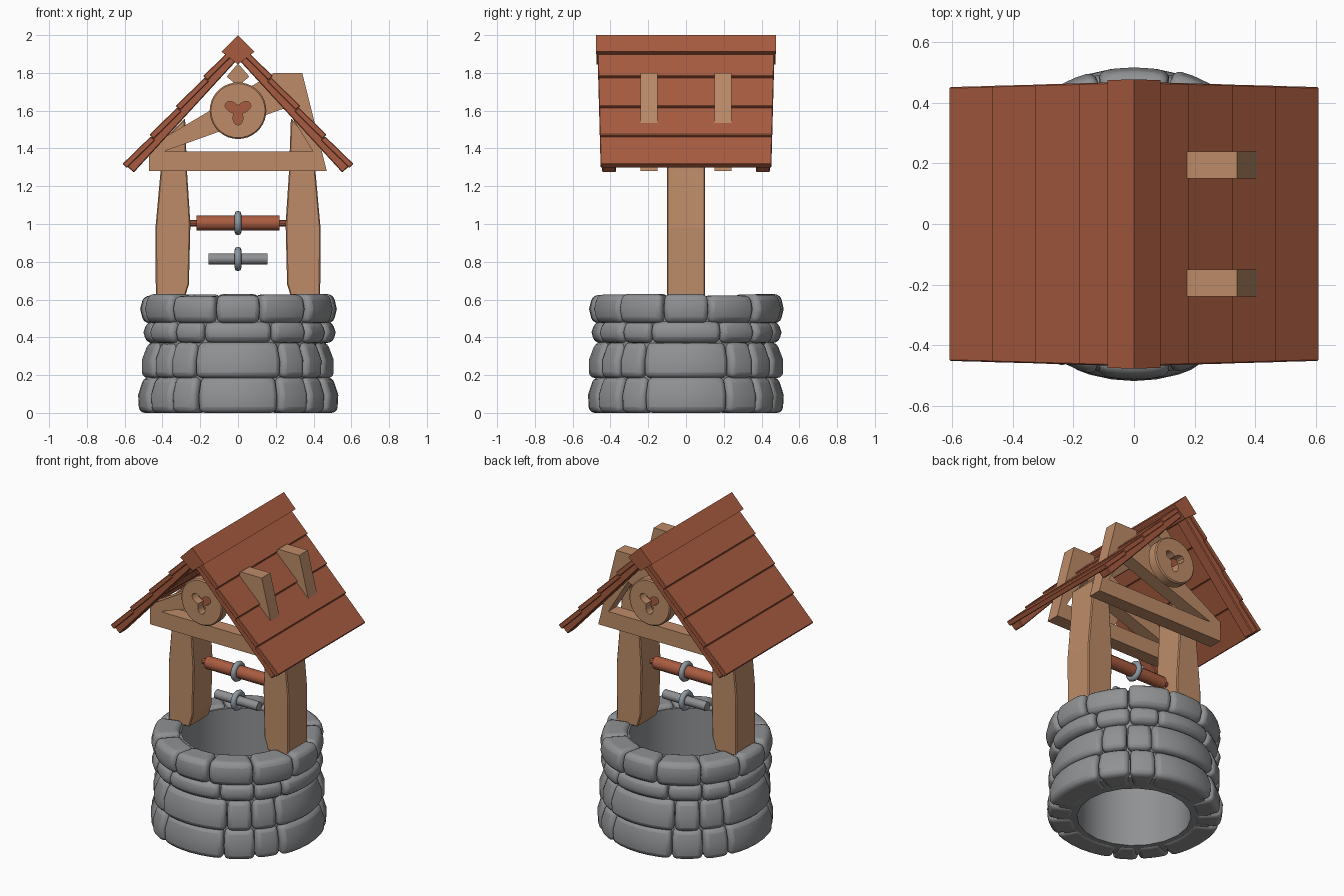
import bpy, bmesh, math, random
from mathutils import Vector

if "Cube" in bpy.data.objects:
    bpy.data.objects.remove(bpy.data.objects["Cube"])
random.seed(4)


def mat(name, col):
    m = bpy.data.materials.new(name)
    m.diffuse_color = (*col, 1)
    m.use_nodes = True
    m.node_tree.nodes["Principled BSDF"].inputs["Base Color"].default_value = m.diffuse_color
    return m


STONE = mat("grey stone", (0.28, 0.285, 0.295))
METAL = mat("blue grey metal", (0.27, 0.32, 0.36))
WOOD = mat("light wood", (0.51, 0.26, 0.14))
RED = mat("red brown wood", (0.40, 0.108, 0.052))


def finish(name, bm, material, bevel=0, segs=1, smooth=None):
    bmesh.ops.recalc_face_normals(bm, faces=bm.faces)
    me = bpy.data.meshes.new(name)
    bm.to_mesh(me)
    bm.free()
    ob = bpy.data.objects.new(name, me)
    bpy.context.collection.objects.link(ob)
    me.materials.append(material)
    if bevel:
        b = ob.modifiers.new("bevel", 'BEVEL')
        b.width, b.segments, b.limit_method = bevel, segs, 'ANGLE'
        b.angle_limit = math.radians(50)
    if smooth:
        bpy.ops.object.select_all(action='DESELECT')
        ob.select_set(True)
        bpy.context.view_layer.objects.active = ob
        bpy.ops.object.shade_smooth_by_angle(angle=math.radians(smooth))
    return ob


def loft(bm, rings, closed=False):
    """Skin a list of equal point rings; cap the ends unless closed."""
    vs = [[bm.verts.new(p) for p in r] for r in rings]
    n = len(vs[0])
    for i in range(len(vs) if closed else len(vs) - 1):
        a, b = vs[i], vs[(i + 1) % len(vs)]
        for j in range(n):
            bm.faces.new((a[j], a[(j + 1) % n], b[(j + 1) % n], b[j]))
    if not closed:
        bm.faces.new(vs[0])
        bm.faces.new(vs[-1])


def prism(bm, prof, y0, y1, taper=0):
    """Extrude an (x, z) outline along y; taper widens it towards the ridge."""
    k = lambda z: 1 + taper * (z - 1.3)
    loft(bm, [[(x, y * k(z), z) for x, z in prof] for y in (y0, y1)])


def rod(bm, x0, x1, r, z, n=12):
    loft(bm, [[(x, r * math.cos(2 * math.pi * i / n), z + r * math.sin(2 * math.pi * i / n))
               for i in range(n)] for x in (x0, x1)])


# Stone courses: z range, bottom and top radius, inner radius, stone widths per quarter
courses = [(0.0, 0.19, 0.525, 0.50, 0.36, (50, 22, 18)),
           (0.185, 0.375, 0.515, 0.48, 0.40, (54, 18, 18)),
           (0.37, 0.485, 0.50, 0.495, 0.40, (44, 25, 21)),
           (0.475, 0.625, 0.508, 0.508, 0.345, (28, 32, 30))]
for c, (z0, z1, rb, rt, ri, widths) in enumerate(courses):
    bm = bmesh.new()
    a = -90 - widths[0] / 2
    for w in widths * 4:
        dr, dz = random.uniform(-0.008, 0.01), random.uniform(-0.006, 0.004)
        top = z1 + (dz if c == 3 else 0)
        prof = [(ri, z0), (rb - 0.008 + dr, z0), ((rb + rt) / 2 + 0.01 + dr, (z0 + z1) / 2),
                (rt - 0.008 + dr, top), (ri, top)]
        n = max(3, round(w / 8))
        rings = []
        for i in range(n + 1):
            t = math.radians(a + 0.3 + (w - 0.6) * i / n)
            rings.append([(r * math.cos(t), r * math.sin(t), z) for r, z in prof])
        loft(bm, rings)
        a += w
    finish(f"stone_course_{c + 1}", bm, STONE, 0.03, 3, 40)

# Inner wall of the shaft
bm = bmesh.new()
loft(bm, [[(r * math.cos(i * math.pi / 10), r * math.sin(i * math.pi / 10), z)
           for r, z in ((0.34, 0.003), (0.465, 0.01), (0.465, 0.59), (0.34, 0.605))]
          for i in range(20)], closed=True)
finish("shaft_wall", bm, STONE, smooth=30)

# Posts on both sides
for s, side in ((-1, "left"), (1, "right")):
    bm = bmesh.new()
    prof = [(0.285, 0.6), (0.435, 0.6), (0.437, 0.98), (0.41, 1.28), (0.40, 1.44),
            (0.28, 1.56), (0.27, 1.28), (0.252, 1.0), (0.26, 0.68)]
    prism(bm, [(s * x, z) for x, z in prof], -0.1, 0.1)
    finish(f"{side}_post", bm, WOOD, 0.006)

# Lopsided triangular trusses, their peaks poke through the right roof
outer = [(-0.47, 1.28), (0.47, 1.28), (0.34, 1.8), (0.19, 1.8), (-0.47, 1.41)]
inner = [(-0.386, 1.383), (0.397, 1.383), (0.255, 1.615), (0.24, 1.61), (-0.385, 1.387)]
for s, side in ((-1, "front"), (1, "back")):
    bm = bmesh.new()
    ya, yb = s * 0.15, s * 0.24
    loft(bm, [[(x, y, z) for x, z in p] for p, y in
              ((outer, ya), (outer, yb), (inner, yb), (inner, ya))], closed=True)
    finish(f"{side}_truss", bm, WOOD)

    # Round gable ornament with a three lobed opening and a red backing
    bm = bmesh.new()
    n = 36

    def ring(rad, y):
        return [(rad(t) * math.cos(t), y, 1.6 + rad(t) * math.sin(t))
                for t in (2 * math.pi * i / n for i in range(n))]

    rim = lambda t: 0.15
    chamfer = lambda t: 0.143
    lobe = lambda t: 0.052 + 0.024 * math.cos(3 * (t - math.pi / 6))
    y0, y1 = s * 0.315, s * 0.38
    loft(bm, [ring(rim, y0), ring(rim, y1 - s * 0.007), ring(chamfer, y1),
              ring(lobe, y1), ring(lobe, y0)], closed=True)
    finish(f"{side}_gable_disc", bm, WOOD, smooth=30)
    bm = bmesh.new()
    loft(bm, [ring(lambda t: 0.1, y0 + s * 0.003), ring(lambda t: 0.1, y0 + s * 0.01)])
    finish(f"{side}_disc_backing", bm, RED)

# Roof: overlapping boards and gable trim on each slope
d = Vector((0.56, -0.61)).normalized()
nrm = Vector((-d.y, d.x))


def on_slope(x, depth):
    p = Vector((0.05, 1.93)) + d * ((x - 0.05) / d.x) - nrm * depth
    return p.x, p.y


for s, side in ((-1, "left"), (1, "right")):
    bm = bmesh.new()
    xs = (0.05, 0.185, 0.33, 0.47, 0.612)
    for x0, x1 in zip(xs, xs[1:]):
        prof = [on_slope(x0, 0.012), on_slope(x1, 0), on_slope(x1, 0.032), on_slope(x0, 0.042)]
        prism(bm, [(s * x, z) for x, z in prof], -0.452, 0.452, 0.06)
    finish(f"{side}_roof_boards", bm, RED, 0.004)
    bm = bmesh.new()
    prof = [on_slope(0.05, 0.03), on_slope(0.607, 0.025), on_slope(0.607, 0.075), on_slope(0.05, 0.075)]
    for e in (-1, 1):
        prism(bm, [(s * x, z) for x, z in prof], e * 0.37, e * 0.445, 0.06)
    finish(f"{side}_gable_trim", bm, RED, 0.005)

# Ridge cap and the wooden beam below it
bm = bmesh.new()
prism(bm, [(-0.087, 1.912), (0, 2.0), (0.087, 1.912), (0, 1.845)], -0.46, 0.46, 0.055)
finish("ridge_cap", bm, RED)
bm = bmesh.new()
prism(bm, [(-0.06, 1.78), (0, 1.85), (0.06, 1.78), (0, 1.73)], -0.3, 0.3)
finish("ridge_beam", bm, WOOD)

# Winch drum with axle, and the hanging metal bar
bm = bmesh.new()
rod(bm, -0.22, 0.22, 0.04, 1.005)
rod(bm, -0.27, 0.27, 0.017, 1.005, 8)
finish("winch_drum", bm, RED, smooth=40)
bm = bmesh.new()
rod(bm, -0.155, 0.155, 0.029, 0.815)
finish("hanging_bar", bm, STONE, smooth=40)
for name, z in (("drum_ring", 1.005), ("bar_ring", 0.815)):
    bpy.ops.mesh.primitive_torus_add(location=(0, 0, z), rotation=(0, math.pi / 2, 0),
                                     major_radius=0.047, minor_radius=0.018,
                                     major_segments=20, minor_segments=8)
    ob = bpy.context.object
    ob.name = name
    ob.data.materials.append(METAL)
    bpy.ops.object.shade_smooth_by_angle(angle=math.radians(60))
